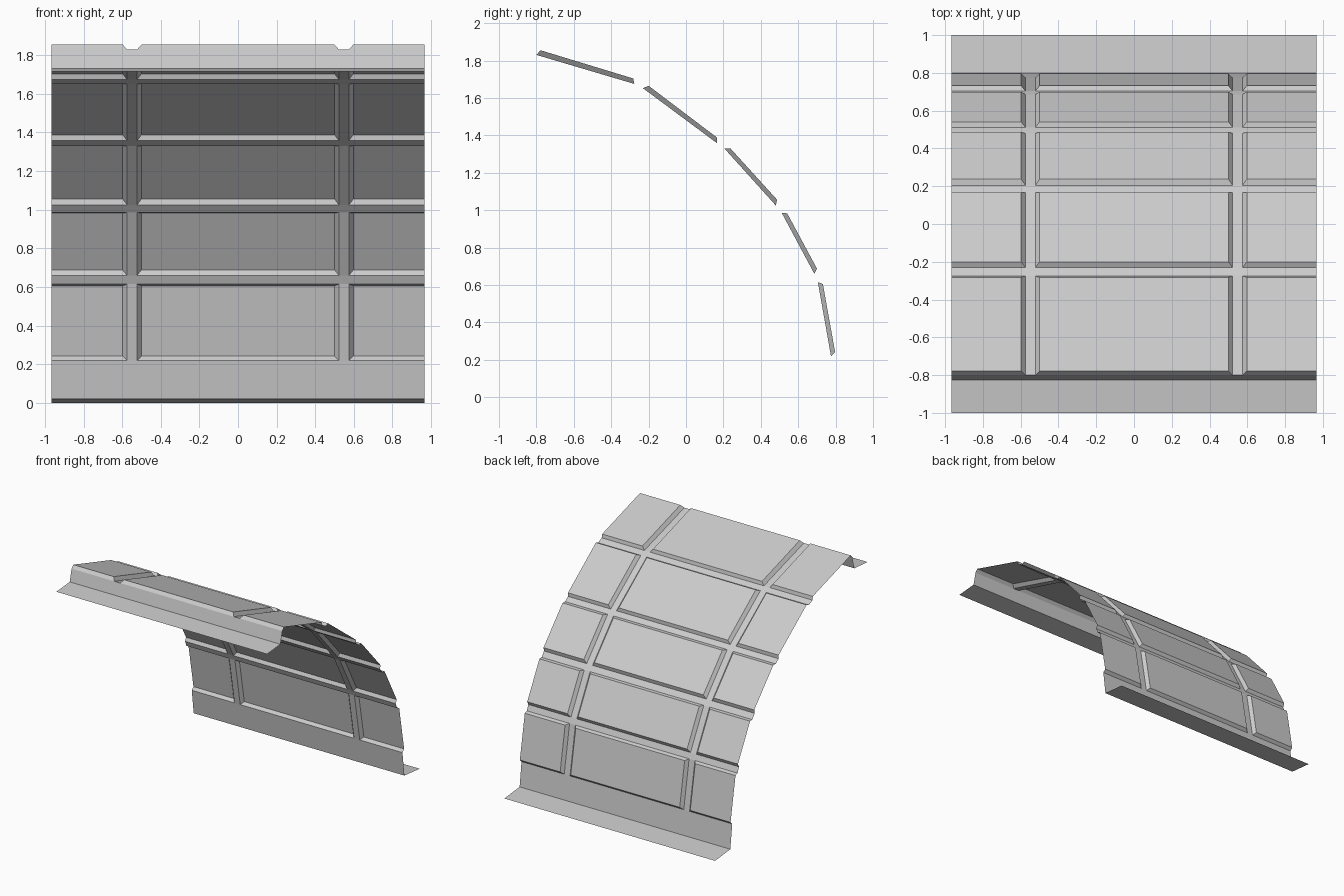
import bpy, bmesh

if "Cube" in bpy.data.objects:
    bpy.data.objects.remove(bpy.data.objects["Cube"])

# Side profile (y, z) of each raised panel: inner start, outer start, outer end, inner end
PANELS = [
    ((-0.80, 1.83), (-0.778, 1.855), (-0.282, 1.704), (-0.276, 1.675)),
    ((-0.23, 1.652), (-0.20, 1.665), (0.166, 1.388), (0.166, 1.358)),
    ((0.205, 1.33), (0.237, 1.331), (0.487, 1.056), (0.48, 1.025)),
    ((0.512, 0.985), (0.541, 0.983), (0.70, 0.688), (0.686, 0.66)),
    ((0.705, 0.615), (0.732, 0.605), (0.797, 0.242), (0.775, 0.22)),
]
FRONT_LIP = [(-1.0, 1.715), (-0.825, 1.73), (-0.80, 1.83)]
BACK_LIP = [(0.775, 0.22), (0.80, 0.02), (1.0, 0.0)]
END = 0.967
# Panel columns in x: inner left, outer left, outer right, inner right
COLS = [(-END, -END, -0.597, -0.575),
        (-0.522, -0.50, 0.50, 0.522),
        (0.575, 0.597, END, END)]
X_CUTS = [-END, -0.575, -0.522, 0.522, 0.575, END]

bm = bmesh.new()


def face(*pts):
    bm.faces.new([bm.verts.new(p) for p in pts])


def strip(a, b, x0, x1):
    """Flat strip from profile point a to b, spanning x0..x1."""
    face((x0, *a), (x1, *a), (x1, *b), (x0, *b))


def full_strip(a, b):
    for x0, x1 in zip(X_CUTS, X_CUTS[1:]):
        strip(a, b, x0, x1)


# Raised panels with bevelled borders
for s_in, s_out, e_out, e_in in PANELS:
    for il, ol, o_r, ir in COLS:
        strip(s_out, e_out, ol, o_r)
        inner = [(il, *s_in), (ir, *s_in), (ir, *e_in), (il, *e_in)]
        outer = [(ol, *s_out), (o_r, *s_out), (o_r, *e_out), (ol, *e_out)]
        for k in range(4):
            n = (k + 1) % 4
            if inner[k][0] == inner[n][0] and abs(inner[k][0]) == END:
                continue  # open sheet edge
            face(inner[k], inner[n], outer[n], outer[k])
    # Lengthwise groove floors
    for x0, x1 in ((-0.575, -0.522), (0.522, 0.575)):
        strip(s_in, e_in, x0, x1)

# Crosswise groove floors
for p, q in zip(PANELS, PANELS[1:]):
    full_strip(p[3], q[0])

# Bent mounting lips at both ends
for lip in (FRONT_LIP, BACK_LIP):
    for a, b in zip(lip, lip[1:]):
        full_strip(a, b)

bmesh.ops.remove_doubles(bm, verts=bm.verts, dist=0.0005)
mesh = bpy.data.meshes.new("curved_ribbed_sheet")
bm.to_mesh(mesh)
bm.free()
obj = bpy.data.objects.new("curved_ribbed_sheet", mesh)
bpy.context.collection.objects.link(obj)
